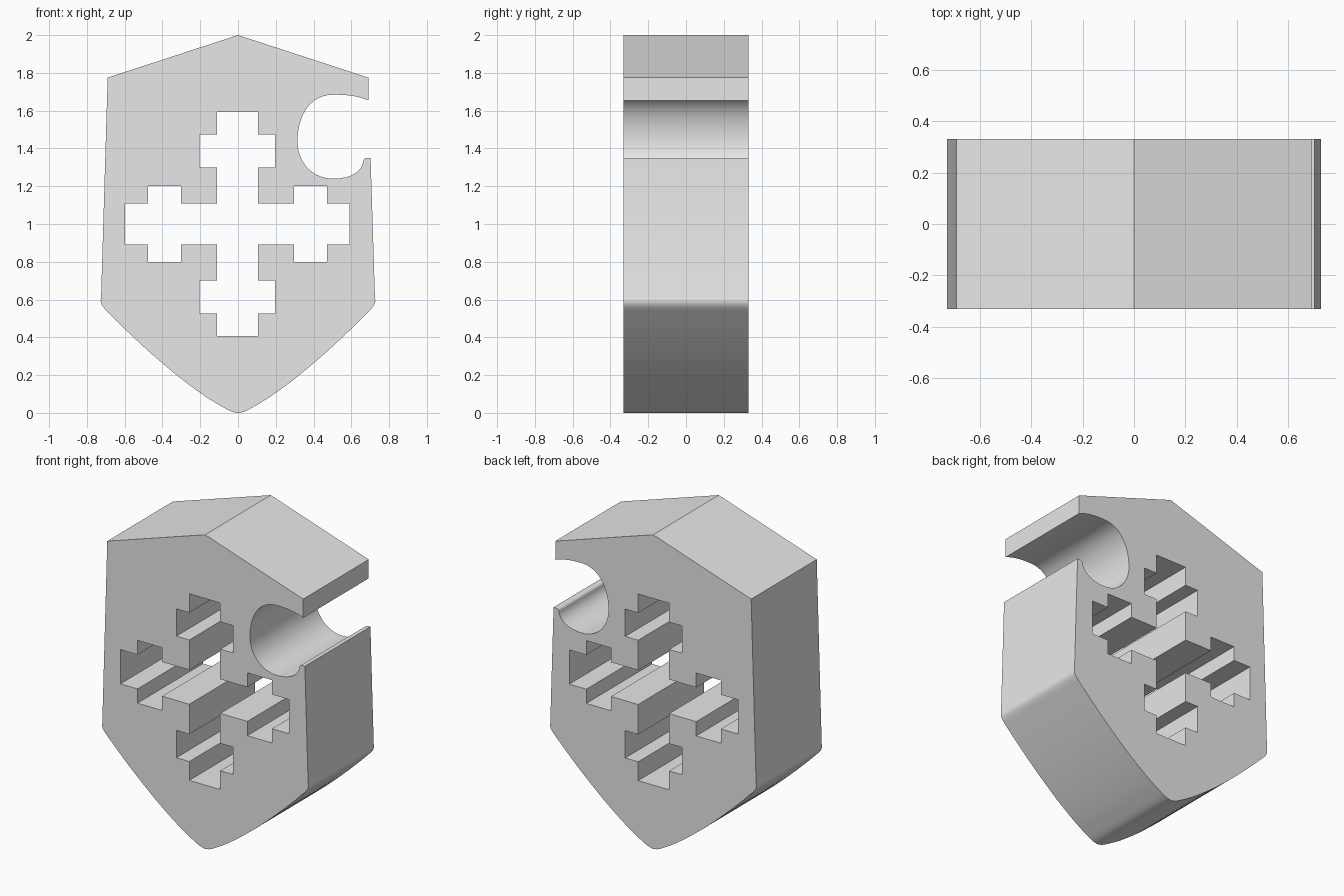
import bpy
import bmesh
from math import pi, radians
from mathutils import Matrix, Vector
from mathutils.geometry import interpolate_bezier

cube = bpy.data.objects.get("Cube")
if cube:
    bpy.data.objects.remove(cube, do_unlink=True)

HALF_DEPTH = 0.33


def trace(start, steps, resolution=14):
    """Follow straight steps (one point) and curved steps (two handles, end)."""
    points = [Vector(start)]
    for step in steps:
        if len(step) == 1:
            points.append(Vector(step[0]))
        else:
            h1, h2, end = map(Vector, step)
            points += interpolate_bezier(points[-1], h1, h2, end, resolution)[1:]
    return [p.to_2d() for p in points]


# Left half of the shield outline, from the peak down to the tip
half = trace((0, 2), [
    [(0.69, 1.775)],
    [(0.725, 0.61)],
    [(0.733, 0.58), (0.715, 0.56), (0.69, 0.535)],
    [(0.50, 0.34), (0.25, 0.12), (0.07, 0.025)],
    [(0.045, 0.01), (0.02, 0), (0, 0)],
])

# Round bite in the left edge, with a small lip below it
bite = trace((0.69, 1.655), [
    [(0.63, 1.68), (0.56, 1.686), (0.498, 1.684)],
    [(0.38, 1.683), (0.315, 1.57), (0.315, 1.44)],
    [(0.315, 1.32), (0.40, 1.24), (0.503, 1.24)],
    [(0.60, 1.24), (0.655, 1.28), (0.663, 1.33)],
    [(0.665, 1.345), (0.672, 1.35), (0.685, 1.35)],
    [(0.702, 1.35)],
])
mirrored = [Vector((-p.x, p.y)) for p in reversed(half[1:-1])]
outline = half[:2] + bite + half[2:] + mirrored

# Stepped cross opening: one arm turned four times
a, b, c, d, e = 0.109, 0.2, 0.3, 0.474, 0.594
arm = [(a, -a), (c, -a), (c, -b), (d, -b), (d, -a), (e, -a),
       (e, a), (d, a), (d, b), (c, b), (c, a)]
cross = [Matrix.Rotation(k * pi / 2, 2) @ Vector(p) + Vector((-0.003, 1.0))
         for k in range(4) for p in arm]

# Fill the outline around the opening and give it depth
profile = bpy.data.curves.new("shield_profile", "CURVE")
profile.dimensions = "2D"
profile.fill_mode = "BOTH"
profile.extrude = HALF_DEPTH
for loop in (outline, cross):
    spline = profile.splines.new("POLY")
    spline.points.add(len(loop) - 1)
    for point, p in zip(spline.points, loop):
        point.co = (p.x, p.y, 0, 1)
    spline.use_cyclic_u = True
helper = bpy.data.objects.new("profile_helper", profile)
bpy.context.collection.objects.link(helper)
depsgraph = bpy.context.evaluated_depsgraph_get()
mesh = bpy.data.meshes.new_from_object(helper.evaluated_get(depsgraph))
bpy.data.objects.remove(helper, do_unlink=True)

# Weld the walls to the caps and stand the block upright
bm = bmesh.new()
bm.from_mesh(mesh)
bmesh.ops.remove_doubles(bm, verts=bm.verts, dist=0.0001)
bmesh.ops.rotate(bm, verts=bm.verts, cent=(0, 0, 0),
                 matrix=Matrix.Rotation(pi / 2, 3, "X"))
bmesh.ops.recalc_face_normals(bm, faces=bm.faces)
bm.to_mesh(mesh)
bm.free()

# Plain grey material
grey = bpy.data.materials.new("light_grey")
grey.use_nodes = True
grey.diffuse_color = (0.8, 0.8, 0.8, 1)
grey.node_tree.nodes["Principled BSDF"].inputs["Base Color"].default_value = (0.8, 0.8, 0.8, 1)
mesh.materials.clear()
mesh.materials.append(grey)

shield = bpy.data.objects.new("shield_block", mesh)
bpy.context.collection.objects.link(shield)
bpy.ops.object.select_all(action="DESELECT")
shield.select_set(True)
bpy.context.view_layer.objects.active = shield
bpy.ops.object.shade_smooth_by_angle(angle=radians(30))
